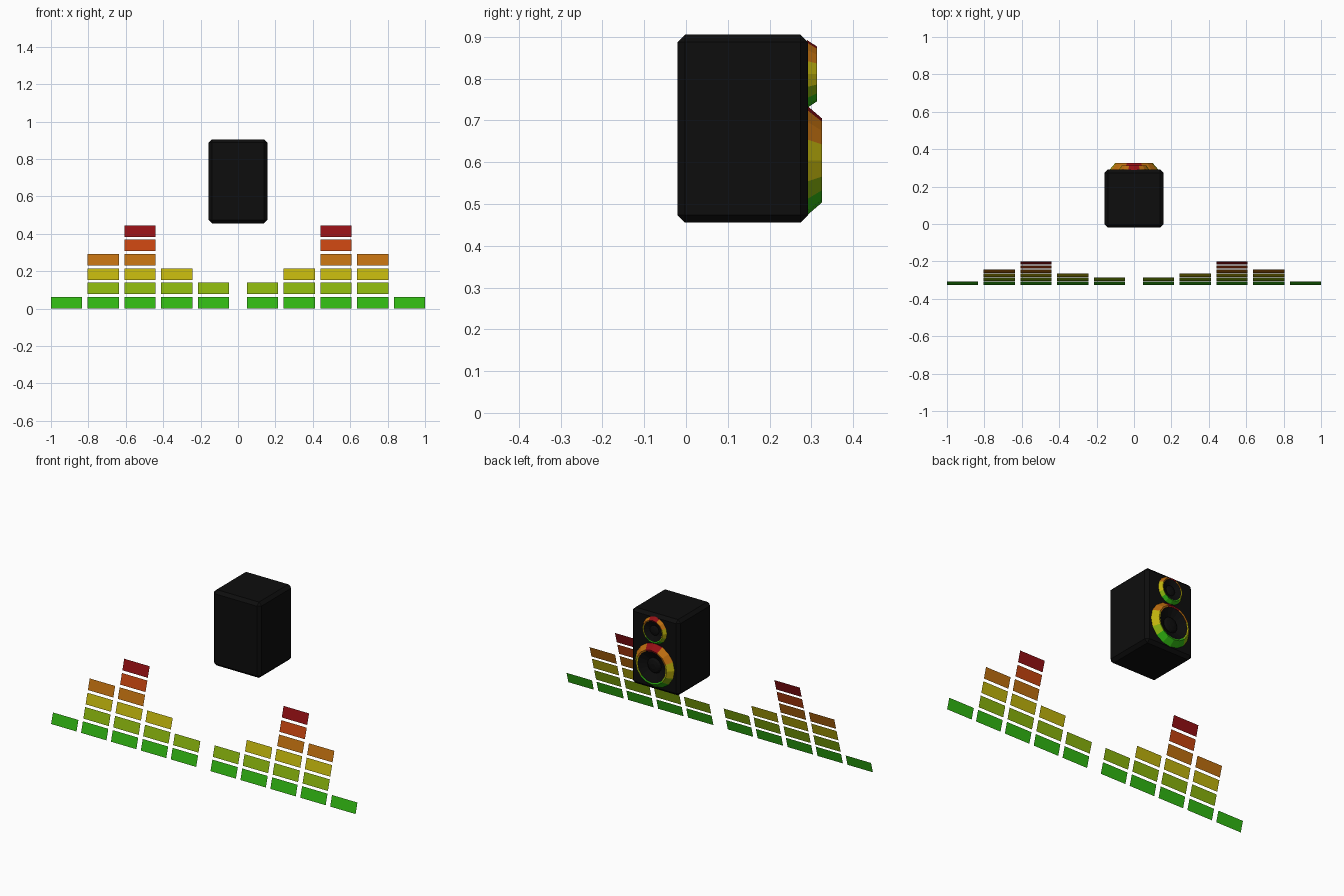
import bpy
import bmesh
from math import sin, cos, tau, degrees

cube = bpy.data.objects.get("Cube")
if cube:
    bpy.data.objects.remove(cube, do_unlink=True)


def material(name, color):
    mat = bpy.data.materials.new(name)
    mat.use_nodes = True
    rgba = (*color, 1)
    mat.diffuse_color = rgba
    bsdf = next(n for n in mat.node_tree.nodes if n.type == 'BSDF_PRINCIPLED')
    bsdf.inputs["Base Color"].default_value = rgba
    bsdf.inputs["Roughness"].default_value = 0.7
    return mat


# Level colours from the lowest to the highest
LEVELS = [
    material("green", (0.03, 0.47, 0.006)),
    material("lime", (0.25, 0.45, 0.004)),
    material("yellow", (0.52, 0.45, 0.004)),
    material("orange", (0.52, 0.16, 0.005)),
    material("vermilion", (0.55, 0.057, 0.005)),
    material("red", (0.29, 0.005, 0.007)),
]
BLACK = material("black", (0.004, 0.004, 0.004))
GREEN, LIME, YELLOW, ORANGE, VERMILION, RED = range(6)


def add_object(name, bm, mats):
    mesh = bpy.data.meshes.new(name)
    bm.to_mesh(mesh)
    bm.free()
    for mat in mats:
        mesh.materials.append(mat)
    obj = bpy.data.objects.new(name, mesh)
    bpy.context.collection.objects.link(obj)
    return obj


# Level meter: flat bars on one plane that leans back
WIDTH, HEIGHT, STEP_X, STEP_Z = 0.167, 0.062, 0.1965, 0.0766
LEAN, FRONT = 0.28, -0.325


def meter_column(name, x, count):
    bm = bmesh.new()
    for level in range(count):
        low = level * STEP_Z
        high = low + HEIGHT
        corners = [(x - WIDTH / 2, low), (x + WIDTH / 2, low),
                   (x + WIDTH / 2, high), (x - WIDTH / 2, high)]
        face = bm.faces.new([bm.verts.new((px, FRONT + LEAN * z, z)) for px, z in corners])
        face.material_index = level
    add_object(name, bm, LEVELS)


for side, sign in (("left", 1), ("right", -1)):
    for i, count in enumerate([1, 4, 6, 3, 2]):
        x = sign * (1 - WIDTH / 2 - i * STEP_X)
        meter_column(f"meter_column_{side}_{i + 1}", x, count)

# Speaker cabinet with chamfered edges
BACK = 0.292
bm = bmesh.new()
bmesh.ops.create_cube(bm, size=1)
bmesh.ops.scale(bm, vec=(0.314, 0.312, 0.45), verts=bm.verts)
bmesh.ops.translate(bm, vec=(0, BACK - 0.156, 0.68), verts=bm.verts)
cabinet = add_object("speaker_cabinet", bm, [BLACK])
bevel = cabinet.modifiers.new("chamfer", 'BEVEL')
bevel.width = 0.018
bevel.segments = 1

SIDES = 16


def ring_color(angle):
    """Colour by the angle away from the top of the ring."""
    for limit, color in ((23, RED), (68, ORANGE), (113, YELLOW), (136, LIME)):
        if angle < limit:
            return color
    return GREEN


def lathe(name, z, profile, mats, color_rule):
    """Turn (radius, y) points around a y axis at height z."""
    bm = bmesh.new()
    loops = [[bm.verts.new((r * sin(tau * k / SIDES), y, z + r * cos(tau * k / SIDES)))
              for k in range(SIDES)] for r, y in profile]
    for a, b in zip(loops, loops[1:]):
        for k in range(SIDES):
            n = (k + 1) % SIDES
            face = bm.faces.new((a[k], a[n], b[n], b[k]))
            angle = degrees(tau * (k + 0.5) / SIDES)
            face.material_index = color_rule(min(angle, 360 - angle))
    bm.faces.new(loops[-1])
    bmesh.ops.recalc_face_normals(bm, faces=bm.faces)
    if bm.faces[:][-1].normal.y < 0:
        bmesh.ops.reverse_faces(bm, faces=bm.faces[:])
    return add_object(name, bm, mats)


# Drivers: a coloured rim around a dark cone and dust cap
for name, z, base, lip, depth in (("woofer", 0.604, 0.131, 0.101, 0.033),
                                  ("tweeter", 0.811, 0.081, 0.066, 0.021)):
    top = BACK + depth
    lathe(f"{name}_rim", z,
          [(base, BACK - 0.002), (lip, top), (lip * 0.92, top - 0.002),
           (lip * 0.9, BACK + 0.001)], LEVELS, ring_color)
    lathe(f"{name}_cone", z,
          [(lip * 0.93, top - 0.003), (lip * 0.45, BACK + 0.004),
           (lip * 0.35, BACK + depth * 0.4), (lip * 0.15, BACK + depth * 0.55)],
          [BLACK], lambda angle: 0)
